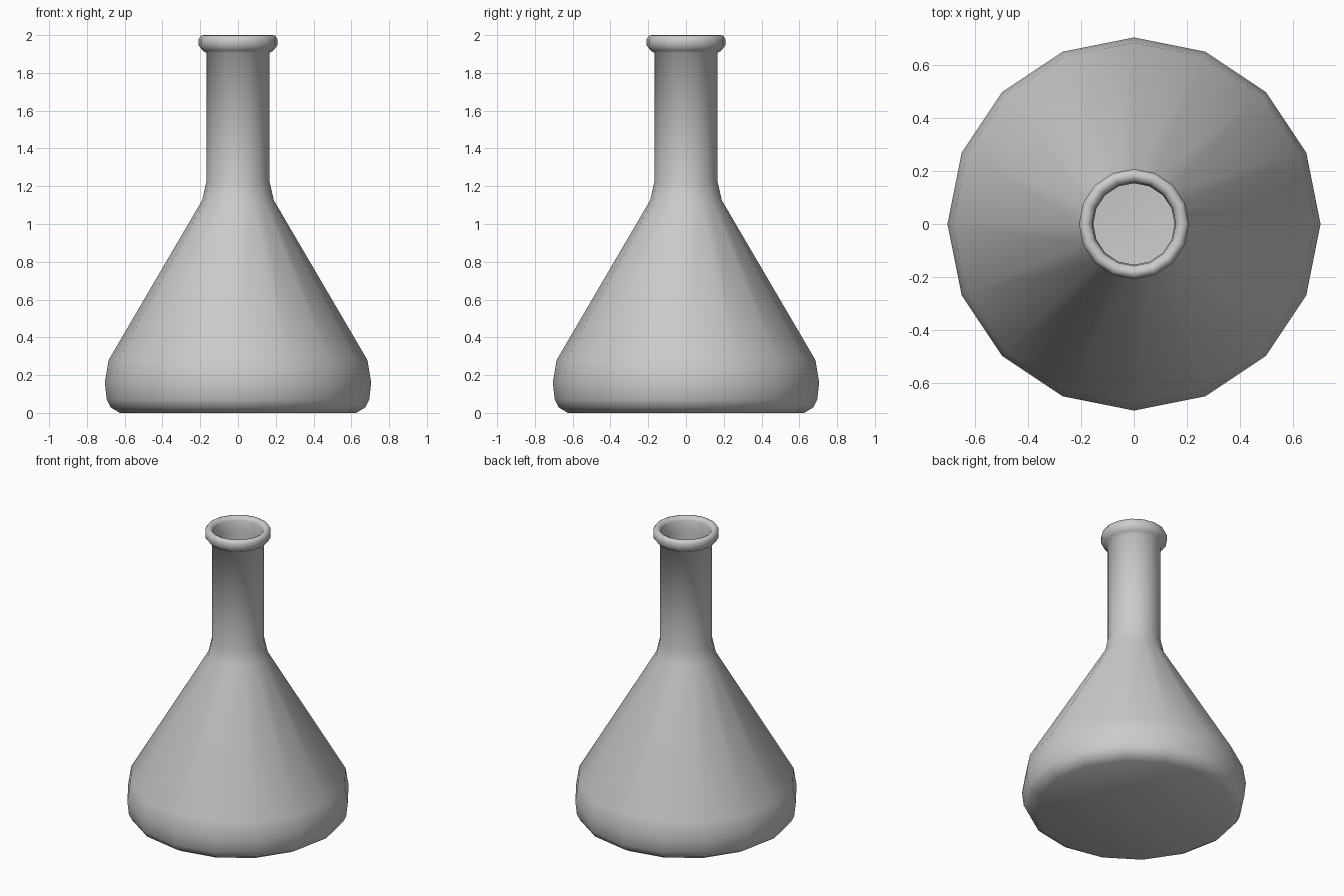
import bpy, bmesh
from math import cos, sin, pi

if "Cube" in bpy.data.objects:
    bpy.data.objects.remove(bpy.data.objects["Cube"])

SIDES = 16

# (radius, height) from the base centre, up the outside, over the lip, down the inside
outer = [(0.625, 0.0), (0.675, 0.03), (0.695, 0.07), (0.705, 0.16), (0.685, 0.28),
         (0.19, 1.125), (0.167, 1.225), (0.166, 1.905)]
lip = [(0.187, 1.918), (0.208, 1.945), (0.208, 1.978), (0.198, 1.997), (0.182, 2.0),
       (0.166, 1.993), (0.158, 1.975)]
inner = [(0.154, 1.905), (0.154, 1.225), (0.177, 1.125), (0.67, 0.28), (0.69, 0.16),
         (0.68, 0.08), (0.66, 0.04), (0.61, 0.015)]


def lathe(name, profile):
    """Revolve the profile around z and cap both ends."""
    bm = bmesh.new()
    rings = [[bm.verts.new((r * cos(2 * pi * i / SIDES), r * sin(2 * pi * i / SIDES), z))
              for i in range(SIDES)] for r, z in profile]
    for a, b in zip(rings, rings[1:]):
        for i in range(SIDES):
            j = (i + 1) % SIDES
            bm.faces.new((a[i], a[j], b[j], b[i]))
    bm.faces.new(rings[0][::-1])
    bm.faces.new(rings[-1])
    mesh = bpy.data.meshes.new(name)
    bm.to_mesh(mesh)
    bm.free()
    obj = bpy.data.objects.new(name, mesh)
    bpy.context.collection.objects.link(obj)
    mesh.shade_smooth()
    return obj


# Hollow conical flask with rolled lip
lathe("flask", outer + lip + inner)
